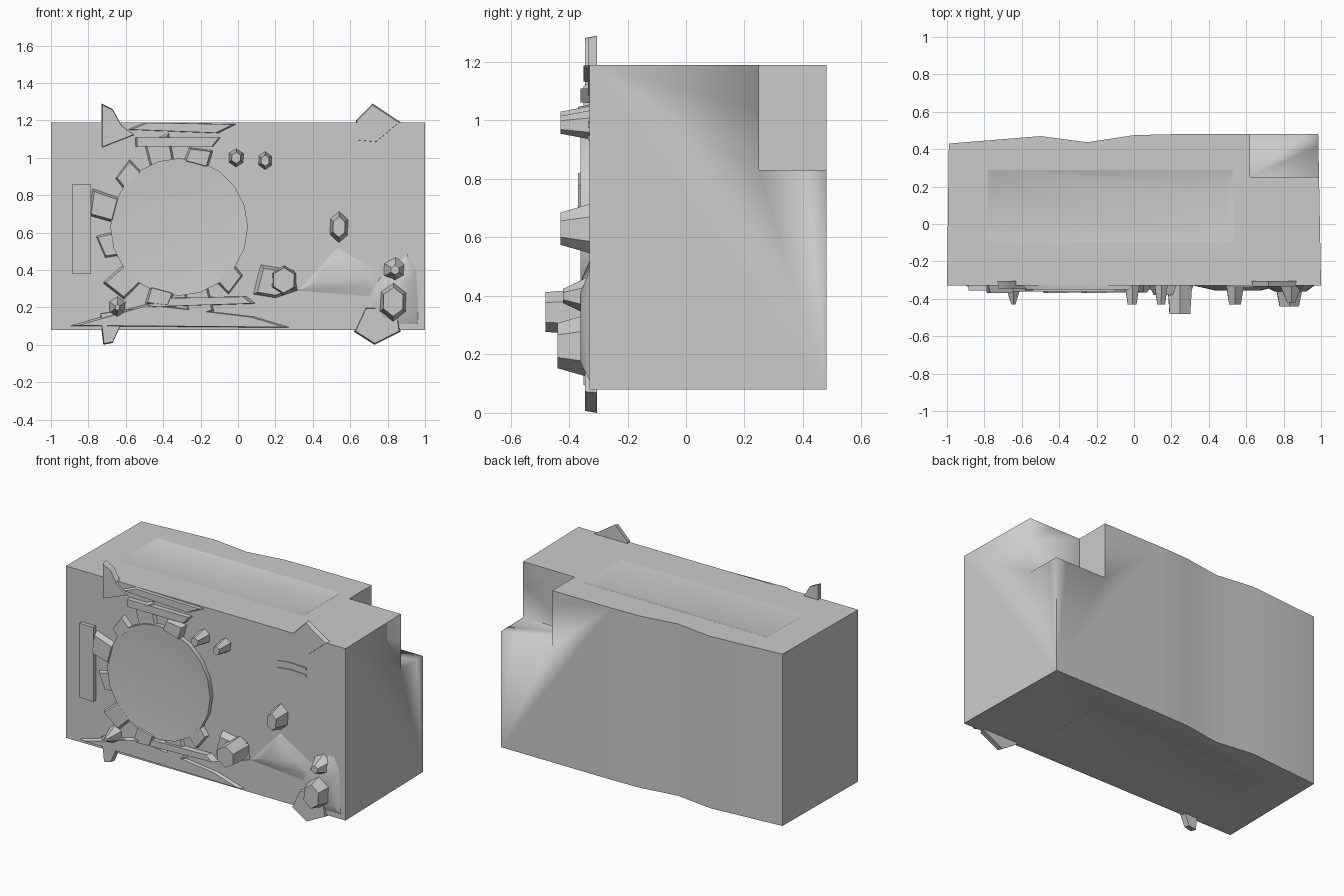
import bpy, bmesh, math
from mathutils import Vector

if "Cube" in bpy.data.objects:
    bpy.data.objects.remove(bpy.data.objects["Cube"])

grey = bpy.data.materials.new("light_grey")
grey.diffuse_color = (0.6, 0.6, 0.6, 1)
grey.use_nodes = True
grey.node_tree.nodes["Principled BSDF"].inputs["Base Color"].default_value = grey.diffuse_color


def finish(name, bm, angle=40):
    bmesh.ops.recalc_face_normals(bm, faces=bm.faces[:])
    me = bpy.data.meshes.new(name)
    bm.to_mesh(me)
    bm.free()
    me.materials.append(grey)
    ob = bpy.data.objects.new(name, me)
    bpy.context.collection.objects.link(ob)
    bpy.ops.object.select_all(action='DESELECT')
    ob.select_set(True)
    bpy.context.view_layer.objects.active = ob
    bpy.ops.object.shade_smooth_by_angle(angle=math.radians(angle))
    return ob


def loft(name, lower, upper, tip=None, angle=40):
    """Solid between two matching loops of points, optional apex on the upper cap."""
    bm = bmesh.new()
    a = [bm.verts.new(p) for p in lower]
    b = [bm.verts.new(p) for p in upper]
    n = len(a)
    for i in range(n):
        j = (i + 1) % n
        bm.faces.new((a[i], a[j], b[j], b[i]))
        if tip is None:
            continue
    bm.faces.new(a[::-1])
    if tip is None:
        bm.faces.new(b)
    else:
        t = bm.verts.new(tip)
        for i in range(n):
            bm.faces.new((b[i], b[(i + 1) % n], t))
    return finish(name, bm, angle)


def plate(name, pts, y0, y1, s=1.0, dx=0, dz=0):
    """Front detail: x,z outline at y0, scaled and shifted outline at y1."""
    cx = sum(p[0] for p in pts) / len(pts)
    cz = sum(p[1] for p in pts) / len(pts)
    low = [(x, y0, z) for x, z in pts]
    up = [(cx + dx + (x - cx) * s, y1, cz + dz + (z - cz) * s) for x, z in pts]
    return loft(name, low, up)


def hull(name, pts):
    bm = bmesh.new()
    for p in pts:
        bm.verts.new(p)
    bmesh.ops.convex_hull(bm, input=bm.verts[:])
    return finish(name, bm)


def rect(x0, x1, z0, z1):
    return [(x0, z0), (x1, z0), (x1, z1), (x0, z1)]


# main casing, extruded from its plan with a slightly wavy back
plan = [(-1, -.33), (1, -.33), (.985, .48), (.2, .48), (0, .475), (-.25, .437), (-.5, .47), (-.99, .43)]
casing = loft("casing", [(x, y, .08) for x, y in plan], [(x, y, 1.19) for x, y in plan])

# cutters: rear corner notch, shallow stepped recesses above and below
cutters = [hull("notch_cutter", [(x, y, z) for x in (.62, 1.2) for y in (.25, .7) for z in (.83, 1.4)])]
for z, d in ((1.19, -1), (.08, 1)):
    pts = [(x, y, z - d * .01) for x in (-.8, .55) for y in (-.2, .32)]
    pts += [(x, .2, z + d * .03) for x in (-.72, .48)]
    cutters.append(hull("recess_cutter", pts))
for c in cutters:
    m = casing.modifiers.new("cut", 'BOOLEAN')
    m.operation = 'DIFFERENCE'
    m.solver = 'EXACT'
    m.object = c
bpy.context.view_layer.update()
ev = casing.evaluated_get(bpy.context.evaluated_depsgraph_get())
cut_mesh = bpy.data.meshes.new_from_object(ev)
casing.modifiers.clear()
casing.data = cut_mesh
for c in cutters:
    bpy.data.objects.remove(c)

# round fan dish
FX, FZ, R = -.315, .63, .368
ring = [(FX + R * math.cos(i * math.tau / 20), FZ + R * math.sin(i * math.tau / 20)) for i in range(20)]
loft("fan_dish", [(x, -.31, z) for x, z in ring], [(x, -.36, z) for x, z in ring],
     (-.295, -.335, .61), 50)

# broken shroud pieces around the dish
for i in range(12):
    a = math.tau * (i + .5) / 12
    if math.cos(a) > .7 and math.sin(a) > -.6:
        continue
    w, r2 = .2, .45 + .06 * (i % 2)
    pts = [(FX + r * math.cos(a + t), FZ + r * math.sin(a + t))
           for r, t in ((.35, -w), (r2, -w * .8), (r2 - .02, w * .7), (.35, w))]
    plate("shroud_piece", pts, -.32, -.35 - .01 * (i % 3), .8)

# vertical side plate, upper and lower bars
plate("side_plate", rect(-.885, -.785, .38, .86), -.32, -.355)
plate("upper_bar", [(-.55, 1.06), (-.13, 1.06), (-.09, 1.11), (-.55, 1.11)], -.32, -.36, .95)
plate("top_bar", [(-.6, 1.15), (-.1, 1.13), (0, 1.18), (-.5, 1.19)], -.32, -.35, .9)
plate("bottom_bar", [(-.92, .1), (.3, .09), (.1, .15), (-.5, .22)], -.32, -.35, .9)
plate("lower_bar", [(-.5, .2), (.1, .22), (.05, .26), (-.45, .25)], -.32, -.365, .9)

# thin corner brackets reaching past the casing
brackets = [
    [(-.73, 1.29), (-.67, 1.26), (-.62, 1.17), (-.55, 1.12), (-.73, 1.05)],
    [(.72, 1.29), (.87, 1.19), (.74, 1.08), (.63, 1.09), (.63, 1.2)],
    [(-.72, 0), (-.67, .01), (-.62, .12), (-.55, .2), (-.74, .17)],
    [(.73, 0), (.87, .07), (.85, .2), (.68, .2), (.62, .07)]]
for k, pts in enumerate(brackets):
    plate("corner_bracket", pts, -.305, -.335 if k == 1 else -.345, .93)

# sloping shards at the lower right
plate("ridge_shard", [(.3, .28), (.8, .24), (.78, .38), (.53, .53)], -.325, -.355, .5, -.02, .02)
plate("corner_shard", [(.68, .3), (.75, .1), (.97, .1), (.96, .4), (.91, .5)], -.325, -.36, .6)
for z in (.94, .985):
    plate("small_slot", [(.51, z), (.72, z - .01), (.72, z + .008), (.6, z + .012)], -.325, -.336)

# protruding knobs and spikes: x, z, half width, half height, depth, taper
knobs = [(.245, .345, .075, .08, -.48, .85), (.54, .63, .055, .085, -.43, .65),
         (.145, .985, .04, .05, -.43, .6), (-.01, 1.0, .045, .05, -.43, .6),
         (.83, .23, .085, .11, -.44, .7), (-.645, .2, .05, .06, -.43, .25),
         (.84, .4, .07, .07, -.42, .35)]
for x, z, w, h, y, s in knobs:
    pts = [(x + w * math.cos(a * math.pi / 3 + .5), z + h * math.sin(a * math.pi / 3 + .5)) for a in range(6)]
    plate("knob", pts, -.325, y, s)
plate("knob_base", [(.08, .27), (.2, .25), (.32, .29), (.3, .4), (.12, .43)], -.325, -.38, .8)
